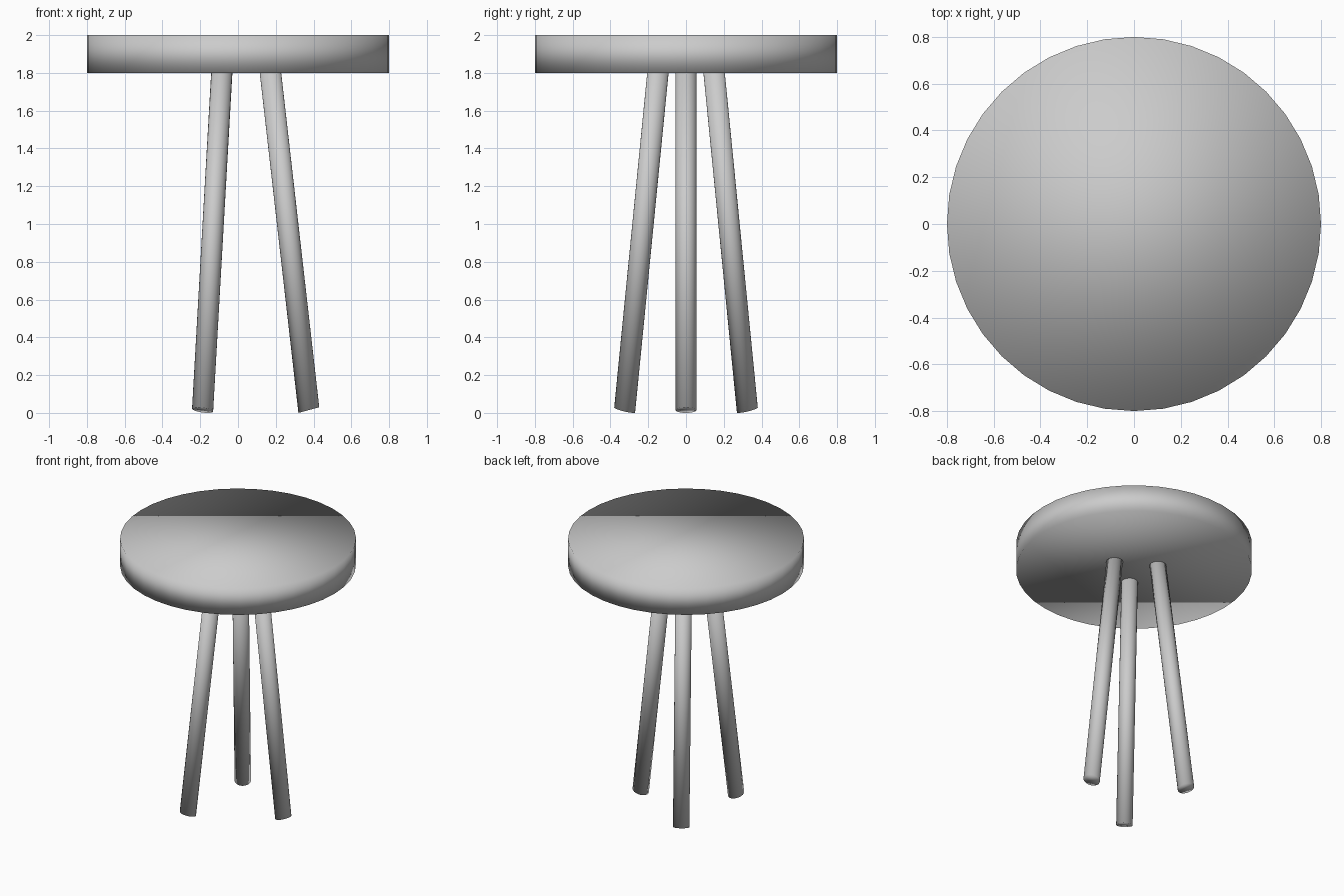
import bpy, bmesh
from math import radians
from mathutils import Matrix

cube = bpy.data.objects.get("Cube")
if cube:
    bpy.data.objects.remove(cube, do_unlink=True)

# Single plain grey for the whole stool
grey = bpy.data.materials.new("plain_grey")
grey.use_nodes = True
colour = (0.6, 0.6, 0.6, 1)
grey.diffuse_color = colour
grey.node_tree.nodes["Principled BSDF"].inputs["Base Color"].default_value = colour


def cylinder(name, radius, depth, sides, matrix):
    """Capped, fully smooth-shaded cylinder with the transform baked in."""
    bm = bmesh.new()
    bmesh.ops.create_cone(bm, cap_ends=True, segments=sides, radius1=radius,
                          radius2=radius, depth=depth)
    bm.transform(matrix)
    for face in bm.faces:
        face.smooth = True
    mesh = bpy.data.meshes.new(name)
    bm.to_mesh(mesh)
    bm.free()
    mesh.materials.append(grey)
    obj = bpy.data.objects.new(name, mesh)
    bpy.context.scene.collection.objects.link(obj)
    return obj


# Round seat
cylinder("seat", 0.8, 0.2, 40, Matrix.Translation((0, 0, 1.9)))

# Three splayed legs: tilted, then stretched upwards so the feet are cut at a slant
tilt = Matrix.Rotation(radians(-10), 4, 'Y')
stretch = Matrix.Diagonal((1, 1, 1.55, 1))
place = Matrix.Translation((0.2725, 0, 0.9155))
for name, angle in (("left_leg", 0), ("back_right_leg", 120), ("front_right_leg", 240)):
    turn = Matrix.Rotation(radians(angle), 4, 'Z')
    cylinder(name, 0.056, 1.18, 24, turn @ place @ stretch @ tilt)
